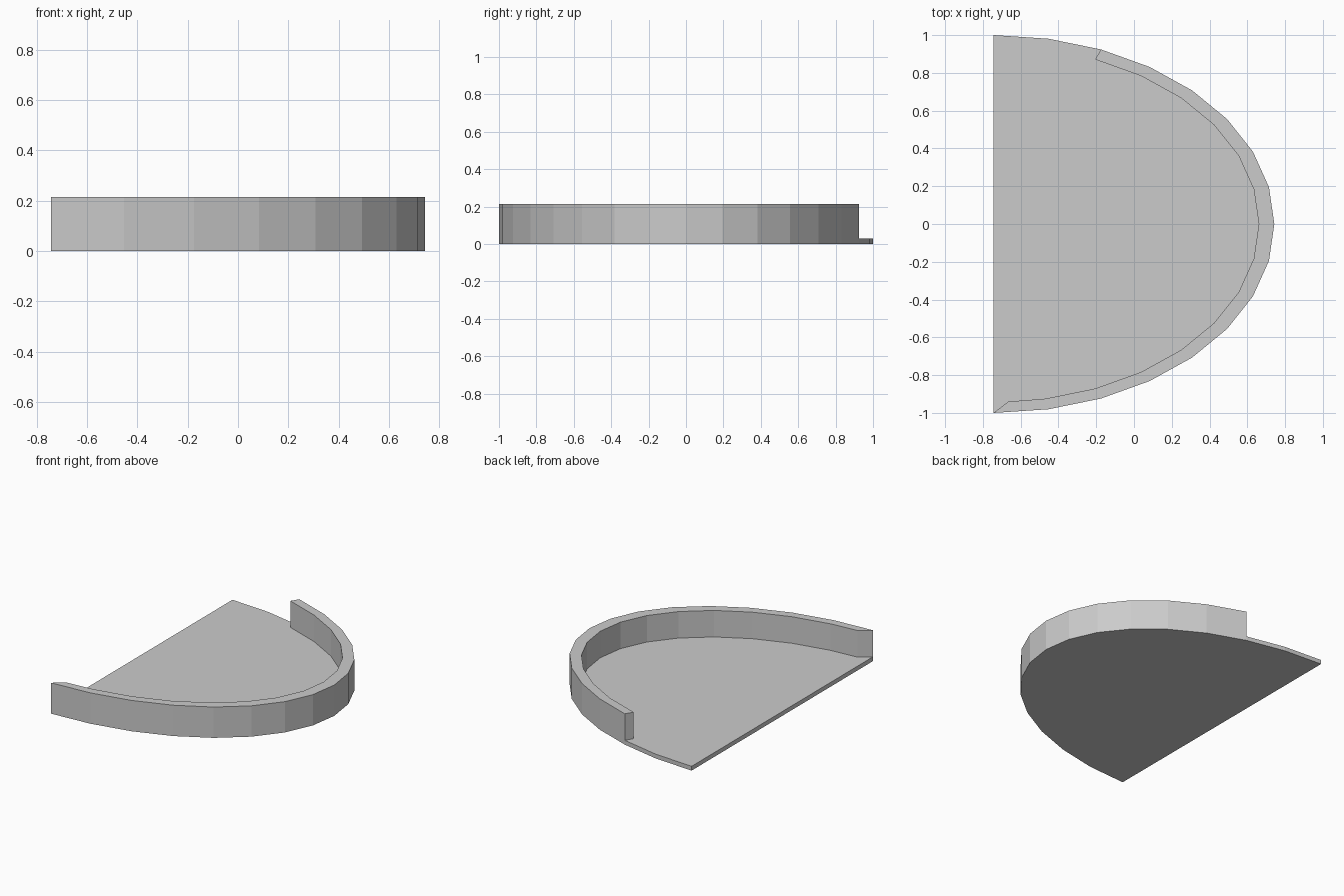
import bpy, bmesh
from math import sin, cos, radians

if "Cube" in bpy.data.objects:
    bpy.data.objects.remove(bpy.data.objects["Cube"])

CX = -0.743          # straight edge of the half ellipse
STEP = 11.25         # 16 segments over the half ellipse
FLOOR, TOP = 0.03, 0.215


def arc(rx, ry, first, last):
    return [(CX + rx * cos(radians(i * STEP)), ry * sin(radians(i * STEP)))
            for i in range(first, last + 1)]


def finish(name, bm):
    bmesh.ops.recalc_face_normals(bm, faces=bm.faces)
    mesh = bpy.data.meshes.new(name)
    bm.to_mesh(mesh)
    bm.free()
    bpy.context.collection.objects.link(bpy.data.objects.new(name, mesh))


def extrude_up(bm, height):
    ext = bmesh.ops.extrude_face_region(bm, geom=bm.faces[:])
    verts = [g for g in ext["geom"] if isinstance(g, bmesh.types.BMVert)]
    bmesh.ops.translate(bm, verts=verts, vec=(0, 0, height))


# Flat half-elliptical base plate
bm = bmesh.new()
bm.faces.new([bm.verts.new((x, y, 0)) for x, y in arc(1.486, 1.0, -8, 8)])
extrude_up(bm, FLOOR)
finish("base_plate", bm)

# Raised rim, from the front corner round to the gap at the back
outer = arc(1.486, 1.0, -8, 6)
inner = arc(1.404, 0.943, -8, 6)
inner[0] = (-0.665, -0.94)   # mitred front end
bm = bmesh.new()
pairs = [(bm.verts.new((*o, FLOOR)), bm.verts.new((*i, FLOOR)))
         for o, i in zip(outer, inner)]
for (a, b), (c, d) in zip(pairs, pairs[1:]):
    bm.faces.new((a, c, d, b))
extrude_up(bm, TOP - FLOOR)
finish("rim_wall", bm)
